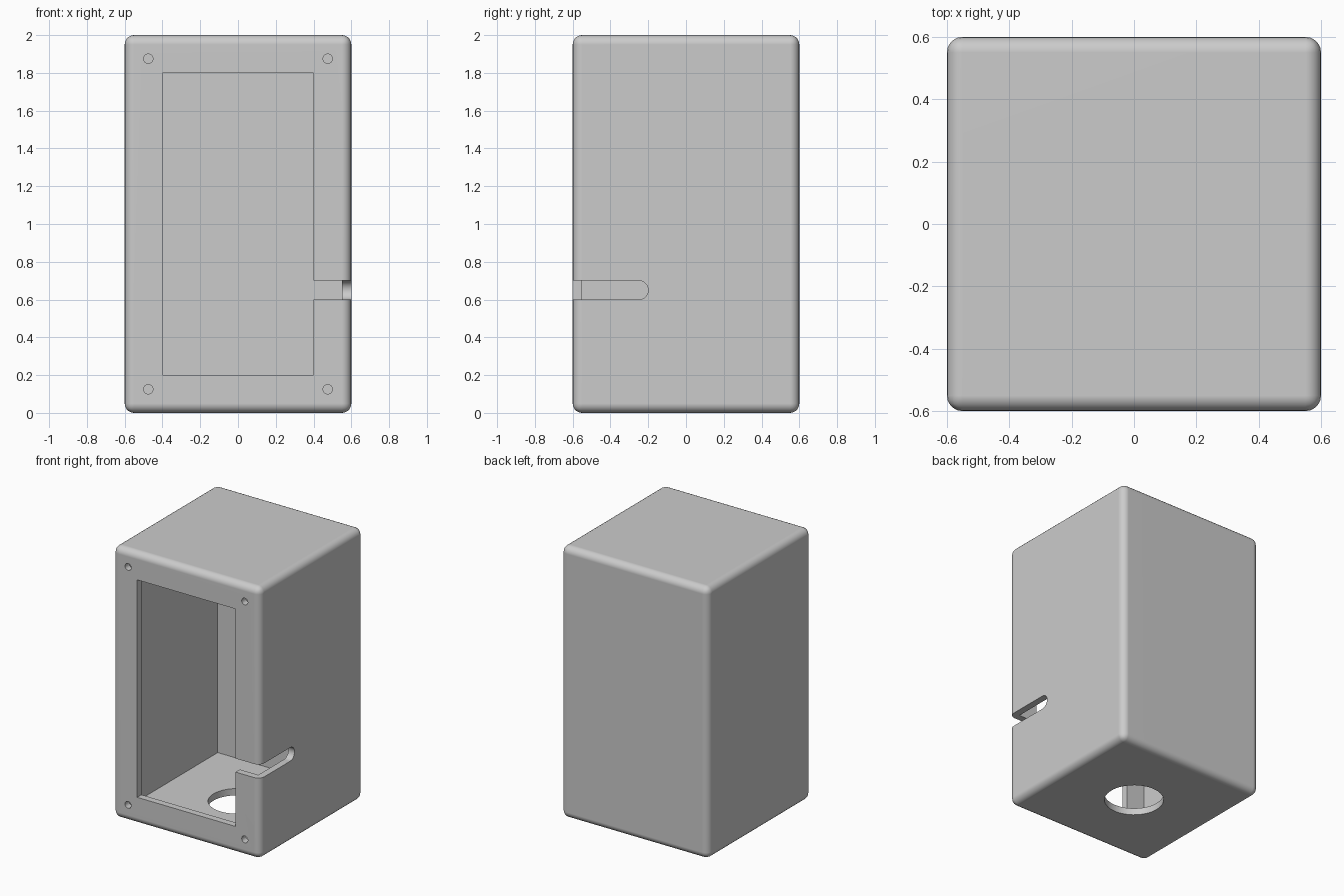
import bpy, bmesh
from math import pi, sin, cos
from mathutils import Vector

cube = bpy.data.objects.get("Cube")
if cube:
    bpy.data.objects.remove(cube, do_unlink=True)

SIZE = Vector((1.2, 1.2, 2.0))
WALL = 0.05

grey = bpy.data.materials.new("light_grey")
grey.use_nodes = True
grey.diffuse_color = (0.6, 0.6, 0.6, 1)
grey.node_tree.nodes["Principled BSDF"].inputs["Base Color"].default_value = (0.6, 0.6, 0.6, 1)


def make_object(name, bm):
    mesh = bpy.data.meshes.new(name)
    bmesh.ops.recalc_face_normals(bm, faces=bm.faces)
    bm.to_mesh(mesh)
    bm.free()
    mesh.materials.append(grey)
    obj = bpy.data.objects.new(name, mesh)
    bpy.context.collection.objects.link(obj)
    return obj


def box(name, low, high, bevel=0):
    low, high = Vector(low), Vector(high)
    bm = bmesh.new()
    bmesh.ops.create_cube(bm, size=1)
    bmesh.ops.scale(bm, vec=high - low, verts=bm.verts)
    bmesh.ops.translate(bm, vec=(low + high) / 2, verts=bm.verts)
    if bevel:
        bmesh.ops.bevel(bm, geom=bm.edges[:], offset=bevel, segments=5,
                        profile=0.5, affect='EDGES')
    return make_object(name, bm)


def prism(name, points, direction):
    """Extrude a closed outline along a direction."""
    bm = bmesh.new()
    face = bm.faces.new([bm.verts.new(p) for p in points])
    extruded = bmesh.ops.extrude_face_region(bm, geom=[face], use_keep_orig=True)
    moved = [v for v in extruded["geom"] if isinstance(v, bmesh.types.BMVert)]
    bmesh.ops.translate(bm, vec=direction, verts=moved)
    return make_object(name, bm)


def arc(radius, start, end, steps):
    for i in range(steps):
        a = start + (end - start) * i / (steps - 1)
        yield radius * cos(a), radius * sin(a)


def circle(radius, steps):
    return arc(radius, 0, 2 * pi * (steps - 1) / steps, steps)


# Rounded outer housing
half = SIZE.x / 2
housing = box("housing", (-half, -half, 0), (half, half, SIZE.z), bevel=0.05)

# Hollow interior and rectangular front opening
inner = half - WALL
cutters = [
    box("interior_cutter", (-inner, -inner, WALL), (inner, inner, SIZE.z - WALL)),
    box("opening_cutter", (-0.4, -0.7, 0.2), (0.4, -0.4, 1.8)),
]

# Round hole in the floor
cutters.append(prism("floor_hole_cutter",
                     [(x, y, -0.1) for x, y in circle(0.2, 48)], (0, 0, 0.3)))

# Cable slot with a rounded end, through the frame and side wall
slot = [(0.39, -0.7, 0.6)]
slot += [(0.39, -0.25 + y, 0.65 + z) for y, z in arc(0.05, -pi / 2, pi / 2, 17)]
slot += [(0.39, -0.7, 0.7)]
cutters.append(prism("cable_slot_cutter", slot, (0.3, 0, 0)))

# Four screw holes at the frame corners
for x in (-0.475, 0.475):
    for z in (0.125, 1.875):
        outline = [(x + u, -0.7, z + v) for u, v in circle(0.025, 24)]
        cutters.append(prism("screw_hole_cutter", outline, (0, 0.2, 0)))

bpy.ops.object.select_all(action='DESELECT')
bpy.context.view_layer.objects.active = housing
housing.select_set(True)
for cutter in cutters:
    cutter.hide_render = True
    mod = housing.modifiers.new("cut", 'BOOLEAN')
    mod.operation = 'DIFFERENCE'
    mod.solver = 'EXACT'
    mod.object = cutter
    bpy.ops.object.modifier_apply(modifier=mod.name)
    bpy.data.objects.remove(cutter, do_unlink=True)

# Smooth rounded edges, crisp cut edges
bpy.ops.object.shade_smooth_by_angle(angle=pi / 6)
weighted = housing.modifiers.new("weighted_normals", 'WEIGHTED_NORMAL')
weighted.keep_sharp = True
